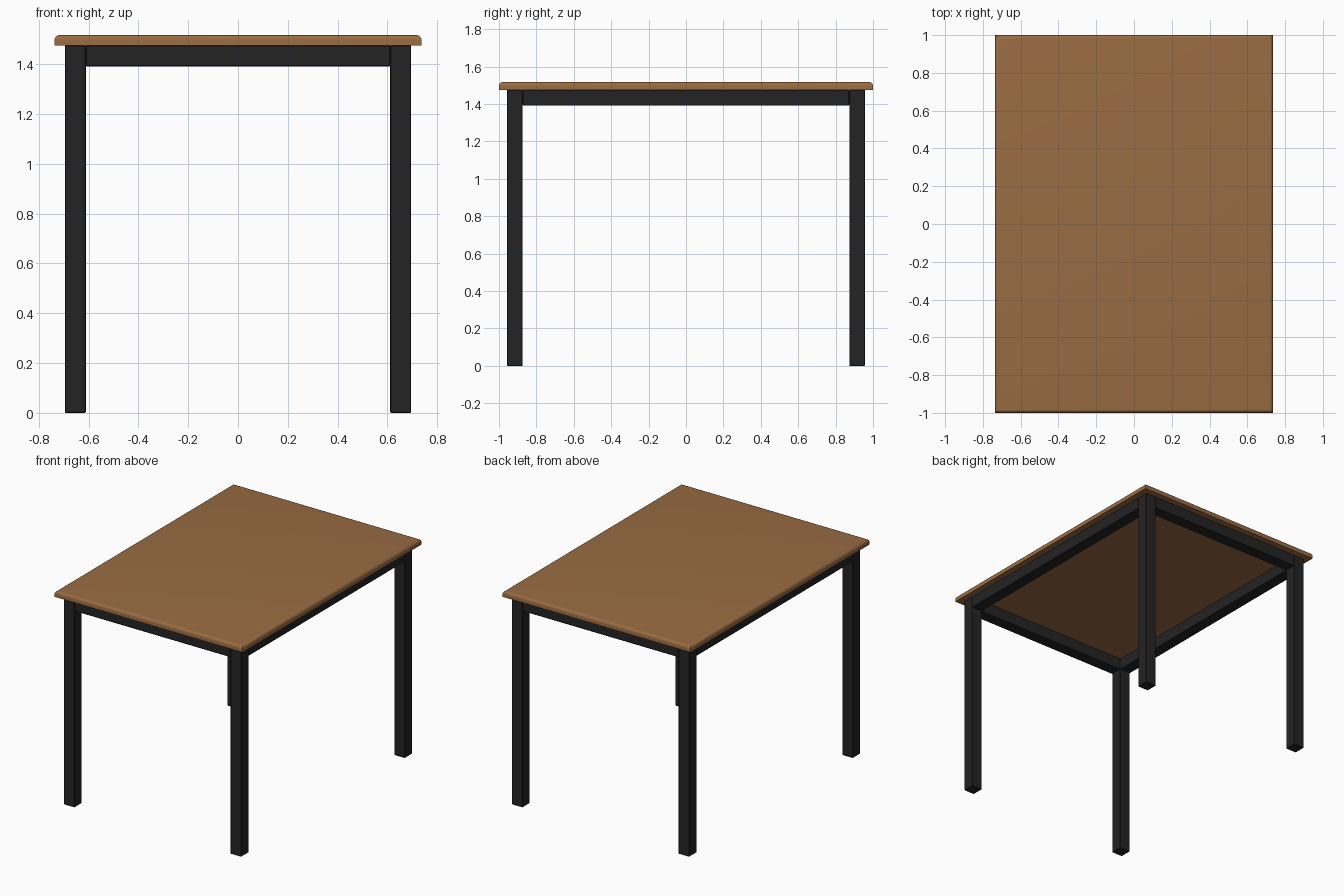
import bpy, bmesh

if "Cube" in bpy.data.objects:
    bpy.data.objects.remove(bpy.data.objects["Cube"])

def material(name, rgb):
    m = bpy.data.materials.new(name)
    m.diffuse_color = (*rgb, 1)
    m.use_nodes = True
    m.node_tree.nodes["Principled BSDF"].inputs["Base Color"].default_value = m.diffuse_color
    return m

wood = material("brown wood", (0.32, 0.15, 0.055))
metal = material("black metal", (0.017, 0.017, 0.017))

def box(name, lo, hi, mat, bevel=0.0, segments=1, top_only=False):
    bm = bmesh.new()
    bmesh.ops.create_cube(bm, size=1)
    for v in bm.verts:
        for i in range(3):
            v.co[i] = hi[i] if v.co[i] > 0 else lo[i]
    if bevel:
        edges = [e for e in bm.edges
                 if not top_only or all(v.co.z > hi[2] - 1e-4 for v in e.verts)]
        bmesh.ops.bevel(bm, geom=edges, offset=bevel, segments=segments,
                        profile=0.5, affect='EDGES')
    me = bpy.data.meshes.new(name)
    bm.to_mesh(me)
    bm.free()
    me.materials.append(mat)
    ob = bpy.data.objects.new(name, me)
    bpy.context.collection.objects.link(ob)
    if segments > 1:
        bpy.context.view_layer.objects.active = ob
        ob.select_set(True)
        bpy.ops.object.shade_smooth_by_angle(angle=0.6)
        ob.select_set(False)
    return ob

X, Y = 0.695, 0.957       # outer faces of the frame
T = 0.084                 # square tube width
Z0, Z1, Z2 = 1.391, 1.476, 1.517
B = 0.003                 # small tube edge bevel

# Table top with rounded upper edge
box("table_top", (-0.737, -1, Z1), (0.737, 1, Z2), wood, 0.02, 5, True)

# Legs
for sx, nx in ((-1, "left"), (1, "right")):
    for sy, ny in ((-1, "front"), (1, "back")):
        xs = sorted((sx * X, sx * (X - T)))
        ys = sorted((sy * Y, sy * (Y - T)))
        box(f"{ny}_{nx}_leg", (xs[0], ys[0], 0), (xs[1], ys[1], Z1), metal, B)

# Rails between the legs
for s, nx, ny in ((-1, "left", "front"), (1, "right", "back")):
    xs = sorted((s * X, s * (X - T)))
    ys = sorted((s * Y, s * (Y - T)))
    box(f"{nx}_rail", (xs[0], -Y + T, Z0), (xs[1], Y - T, Z1), metal, B)
    box(f"{ny}_rail", (-X + T, ys[0], Z0), (X - T, ys[1], Z1), metal, B)
